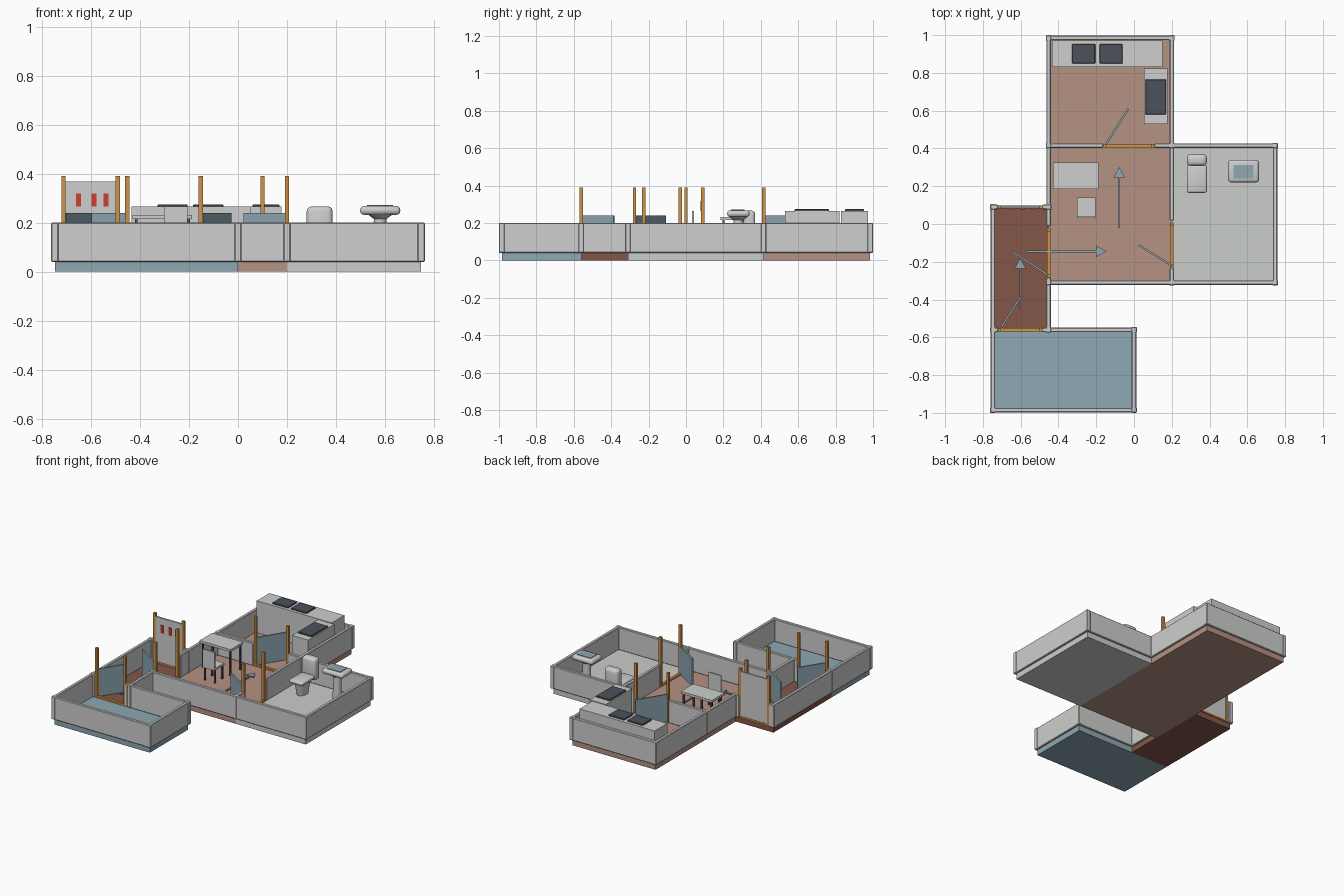
import bpy, bmesh, math
from mathutils import Matrix

if "Cube" in bpy.data.objects:
    bpy.data.objects.remove(bpy.data.objects["Cube"])


def mat(name, r, g, b):
    m = bpy.data.materials.new(name)
    lin = lambda c: (c / 255 / 12.92) if c < 10 else ((c / 255 + 0.055) / 1.055) ** 2.4
    m.diffuse_color = (lin(r), lin(g), lin(b), 1)
    m.use_nodes = True
    m.node_tree.nodes["Principled BSDF"].inputs["Base Color"].default_value = m.diffuse_color
    return m


WALL = mat("wall_grey", 205, 207, 205)
TILE = mat("tile_grey", 203, 205, 203)
CLAY = mat("clay_floor", 182, 146, 132)
BROWN = mat("brown_floor", 131, 86, 72)
BLUE = mat("soft_blue", 142, 168, 180)
WOOD = mat("orange_wood", 208, 146, 68)
SLATE = mat("dark_slate", 76, 82, 92)
RED = mat("red_mark", 208, 62, 48)

F, TOP, T = 0.04, 0.20, 0.024     # floor level, wall top, wall thickness


def finish(name, bm, material, smooth=False):
    bmesh.ops.recalc_face_normals(bm, faces=bm.faces[:])
    me = bpy.data.meshes.new(name)
    bm.to_mesh(me)
    bm.free()
    me.materials.append(material)
    ob = bpy.data.objects.new(name, me)
    bpy.context.collection.objects.link(ob)
    if smooth:
        for o in bpy.context.selected_objects:
            o.select_set(False)
        ob.select_set(True)
        bpy.context.view_layer.objects.active = ob
        bpy.ops.object.shade_smooth_by_angle()
    return ob


def box(name, x, y, z, material, bevel=0.0, seg=1):
    """Box given by (min, max) on each axis."""
    bm = bmesh.new()
    bmesh.ops.create_cube(bm, size=1)
    for v in bm.verts:
        v.co = [(r[0] + r[1]) / 2 + c * (r[1] - r[0]) for c, r in zip(v.co, (x, y, z))]
    if bevel:
        bmesh.ops.bevel(bm, geom=bm.edges[:], offset=bevel, segments=seg,
                        affect='EDGES', profile=0.5)
    return finish(name, bm, material, smooth=seg > 1)


def prism(name, pts, z0, z1, material):
    """Flat outline extruded upwards."""
    bm = bmesh.new()
    f = bm.faces.new([bm.verts.new((px, py, z0)) for px, py in pts])
    up = bmesh.ops.extrude_face_region(bm, geom=[f])["geom"]
    for v in up:
        if isinstance(v, bmesh.types.BMVert):
            v.co.z = z1
    return finish(name, bm, material)


# Grid lines that the rooms share
X0, X1, X2, X3, X4 = -0.747, -0.452, 0.0, 0.2, 0.747
Y0, Y1, Y2, Y3, Y4, Y5 = -0.985, -0.56, -0.31, 0.09, 0.415, 0.985

# Floor slabs
box("bedroom_floor", (X0, X2), (Y0, Y1), (0, F), BLUE)
box("hall_floor", (X0, X1), (Y1, Y3), (0, F), BROWN)
box("living_floor", (X1, X3), (Y2, Y4), (0, F), CLAY)
box("kitchen_floor", (X1, X3), (Y4, Y5), (0, F), CLAY)
box("bath_floor", (X3, X4), (Y2, Y4), (0, F), TILE)


# Walls
def wall(x0, y0, x1, y1):
    h = T / 2
    box("wall", (x0 - h, x1 + h), (y0 - h, y1 + h), (F, TOP), WALL, 0.004)


for seg in [
    (X0, Y0, X2, Y0), (X0, Y0, X0, Y1), (X2, Y0, X2, Y1),            # bedroom
    (X0, Y1, -0.73, Y1), (-0.475, Y1, X2, Y1),                       # bedroom doorway
    (X0, Y1, X0, Y3), (X1, Y1, X1, -0.295), (X1, 0.0, X1, Y4),       # hall
    (X0, Y3, -0.73, Y3), (-0.475, Y3, X1, Y3),                       # entrance
    (X1, Y2, X3, Y2), (X3, Y2, X3, -0.245), (X3, 0.03, X3, Y4),      # living
    (X1, Y4, -0.175, Y4), (0.12, Y4, X3, Y4),                        # kitchen doorway
    (X1, Y4, X1, Y5), (X3, Y4, X3, Y5), (X1, Y5, X3, Y5),            # kitchen
    (X3, Y2, X4, Y2), (X4, Y2, X4, Y4), (X3, Y4, X4, Y4),            # bathroom
]:
    wall(*seg)

# Slightly proud corner posts
for cx, cy in [(X0, Y0), (X2, Y0), (X0, Y1), (X1, Y1), (X2, Y1), (X0, Y3), (X1, Y3),
               (X1, Y2), (X3, Y2), (X4, Y2), (X1, Y4), (X3, Y4), (X4, Y4), (X1, Y5), (X3, Y5)]:
    box("corner_post", (cx - .015, cx + .015), (cy - .015, cy + .015), (F, TOP + .001), WALL, 0.004)


# Door frames: two posts and a threshold
def frame(ax, ay, bx, by):
    h = 0.009
    for px, py in ((ax, ay), (bx, by)):
        box("door_post", (px - h, px + h), (py - h, py + h), (F, 0.39), WOOD)
    box("threshold", (ax - h, bx + h), (ay - h, by + h), (F, F + 0.012), WOOD)


frame(-0.712, Y1, -0.49, Y1)
frame(-0.712, Y3, -0.49, Y3)
frame(X1, -0.275, X1, -0.03)
frame(X3, -0.225, X3, 0.0)
frame(-0.152, Y4, 0.1, Y4)


# Open door leaves
def strip(name, ax, ay, bx, by, w, z0, z1, material):
    d = math.hypot(bx - ax, by - ay)
    nx, ny = -(by - ay) / d * w / 2, (bx - ax) / d * w / 2
    return prism(name, [(ax + nx, ay + ny), (ax - nx, ay - ny),
                        (bx - nx, by - ny), (bx + nx, by + ny)], z0, z1, material)


for leaf in [(-0.705, -0.55, -0.60, -0.385), (X1, -0.272, -0.645, -0.145),
             (X3, -0.22, 0.025, -0.112), (-0.15, 0.42, -0.03, 0.61)]:
    strip("door_leaf", *leaf, 0.01, F + 0.005, 0.24, BLUE)

# Closed entrance door with marks
box("entrance_door", (-0.703, -0.499), (Y3 - .006, Y3 + .006), (F, 0.367), WALL)
for cx in (-0.651, -0.588, -0.539):
    box("door_mark", (cx - .01, cx + .01), (Y3 - .012, Y3 - .005), (0.265, 0.318), RED)


# Floor arrows
def arrow(ax, ay, bx, by):
    d = math.hypot(bx - ax, by - ay)
    ux, uy = (bx - ax) / d, (by - ay) / d
    hx, hy = bx - ux * 0.055, by - uy * 0.055
    strip("arrow_shaft", ax, ay, hx, hy, 0.01, F + .006, F + .014, BLUE)
    prism("arrow_head", [(bx, by), (hx - uy * .03, hy + ux * .03), (hx + uy * .03, hy - ux * .03)],
          F + .006, F + .014, BLUE)


arrow(-0.602, -0.45, -0.602, -0.18)
arrow(-0.57, -0.145, -0.145, -0.145)
arrow(-0.078, -0.02, -0.078, 0.302)

# Kitchen counters with dark tops
box("back_counter", (-0.435, 0.152), (0.83, 0.972), (F, 0.265), WALL)
box("side_counter", (0.052, 0.178), (0.53, 0.822), (F, 0.265), WALL)
for x, y in [((-0.328, -0.205), (0.85, 0.952)), ((-0.183, -0.06), (0.85, 0.952)),
             ((0.06, 0.17), (0.58, 0.765))]:
    box("dark_top", x, y, (0.262, 0.274), SLATE, 0.003)


# Table and chair
def legs(name, x, y, z):
    for px in x:
        for py in y:
            box(name, (px - .005, px + .005), (py - .005, py + .005), (F, z), SLATE)


box("table_top", (-0.43, -0.187), (0.185, 0.325), (0.215, 0.232), WALL)
legs("table_leg", (-0.415, -0.2), (0.2, 0.31), 0.215)
box("chair_seat", (-0.302, -0.205), (0.04, 0.14), (0.135, 0.15), WALL)
box("chair_back", (-0.302, -0.205), (0.032, 0.042), (0.135, 0.265), WALL)
legs("chair_leg", (-0.293, -0.214), (0.05, 0.13), 0.135)

# Toilet: tank and tapered bowl
box("toilet_tank", (0.28, 0.386), (0.308, 0.37), (0.11, 0.266), WALL, 0.02, 3)
box("toilet_seat", (0.28, 0.386), (0.165, 0.312), (0.13, 0.155), WALL, 0.011, 3)
bm = bmesh.new()
bmesh.ops.create_cone(bm, cap_ends=True, segments=20, radius1=0.032, radius2=0.047, depth=0.095,
                      matrix=Matrix.Translation((0.333, 0.245, 0.0875)) @ Matrix.Diagonal((1, 1.4, 1, 1)))
finish("toilet_bowl", bm, WALL, True)

# Wash basin on a flared pedestal
for name, r1, r2, z0, z1 in [("basin_pedestal", 0.03, 0.026, F, 0.215), ("basin_flare", 0.026, 0.055, 0.215, 0.237)]:
    bm = bmesh.new()
    bmesh.ops.create_cone(bm, cap_ends=True, segments=20, radius1=r1, radius2=r2, depth=z1 - z0,
                          matrix=Matrix.Translation((0.58, 0.28, (z0 + z1) / 2)))
    finish(name, bm, WALL, True)
box("basin", (0.498, 0.662), (0.22, 0.34), (0.232, 0.268), WALL, 0.016, 3)
box("basin_water", (0.527, 0.632), (0.24, 0.313), (0.264, 0.272), BLUE)
